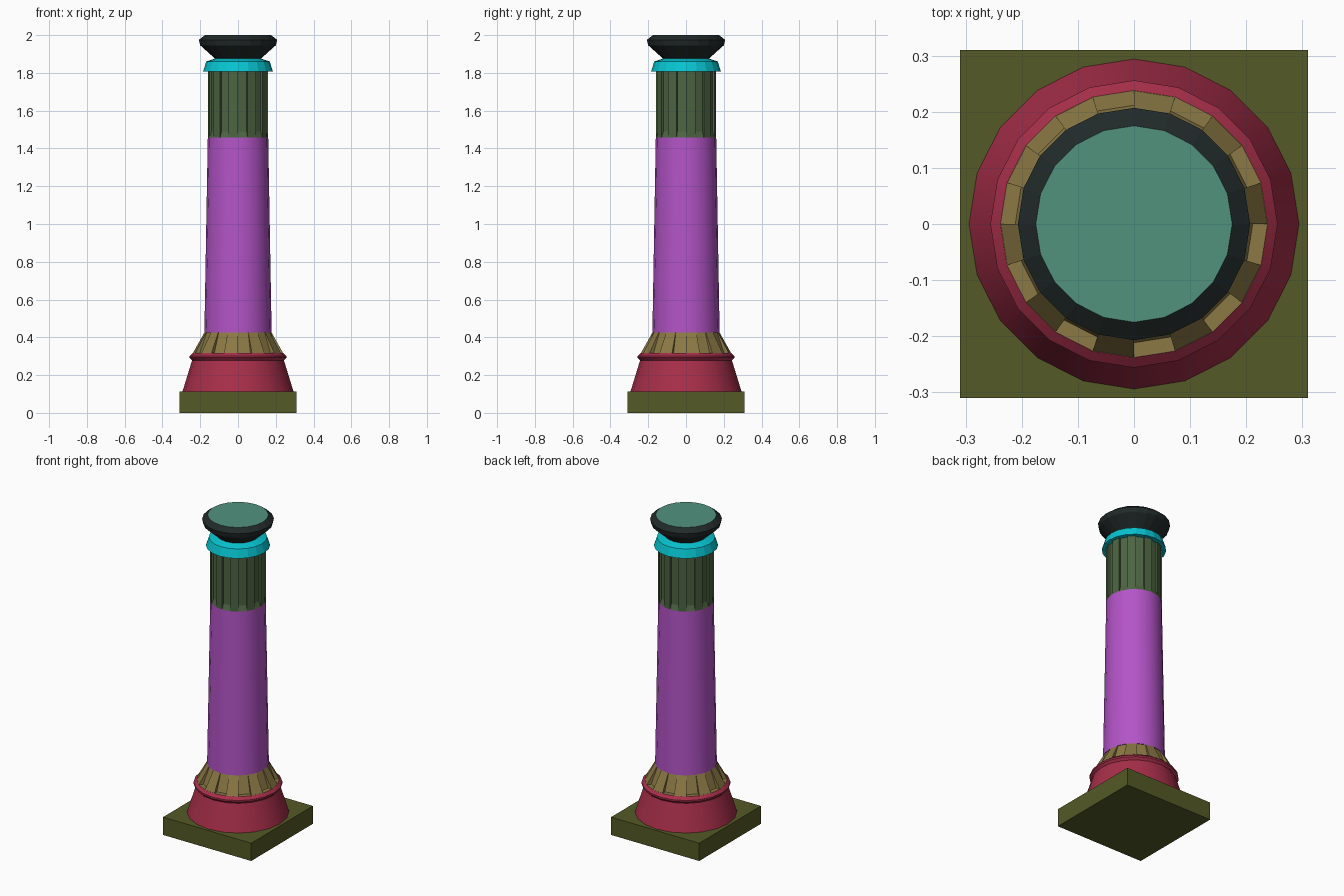
import bpy, bmesh, math

if "Cube" in bpy.data.objects:
    bpy.data.objects.remove(bpy.data.objects["Cube"])

N = 20  # sides of the column


def finish(name, bm, color, smooth=None):
    bmesh.ops.recalc_face_normals(bm, faces=bm.faces)
    me = bpy.data.meshes.new(name)
    bm.to_mesh(me)
    bm.free()
    ob = bpy.data.objects.new(name, me)
    bpy.context.collection.objects.link(ob)
    mat = bpy.data.materials.new(name)
    mat.diffuse_color = (*[(c / 255) ** 2.2 for c in color], 1)
    mat.use_nodes = True
    mat.node_tree.nodes["Principled BSDF"].inputs["Base Color"].default_value = mat.diffuse_color
    me.materials.append(mat)
    if smooth:
        bpy.ops.object.select_all(action='DESELECT')
        ob.select_set(True)
        bpy.context.view_layer.objects.active = ob
        bpy.ops.object.shade_smooth_by_angle(angle=math.radians(smooth))
    return ob


def point(r, z, k):
    a = 2 * math.pi * k / N
    return (r * math.cos(a), r * math.sin(a), z)


def lathe(name, profile, color, smooth=None, cap_top=False):
    bm = bmesh.new()
    rings = [[bm.verts.new(point(r, z, k)) for k in range(N)] for r, z in profile]
    for a, b in zip(rings, rings[1:]):
        for k in range(N):
            j = (k + 1) % N
            bm.faces.new((a[k], a[j], b[j], b[k]))
    if cap_top:
        bm.faces.new(rings[-1])
    return finish(name, bm, color, smooth)


def fluted(name, outer, inner, color):
    """Ring whose odd sides are sunk from the outer profile to the inner one."""
    bm = bmesh.new()
    for k in range(N):
        prof = inner if k % 2 else outer
        cols = [[bm.verts.new(point(r, z, k + s)) for r, z in prof] for s in (0, 1)]
        for i in range(len(prof) - 1):
            bm.faces.new((cols[0][i], cols[1][i], cols[1][i + 1], cols[0][i + 1]))
        if k % 2:
            # side walls of the flute
            for s in (0, 1):
                edge = [bm.verts.new(point(r, z, k + s)) for r, z in reversed(outer)]
                bm.faces.new(cols[s] + edge)
    bmesh.ops.remove_doubles(bm, verts=bm.verts, dist=1e-5)
    return finish(name, bm, color)


# square plinth
bm = bmesh.new()
bmesh.ops.create_cube(bm, size=1)
bmesh.ops.scale(bm, vec=(0.62, 0.62, 0.113), verts=bm.verts)
bmesh.ops.translate(bm, vec=(0, 0, 0.0565), verts=bm.verts)
finish("plinth", bm, (84, 90, 42))

# round foot with a rolled lip
lathe("base_foot", [(0.294, 0.113), (0.243, 0.278), (0.256, 0.292), (0.256, 0.302),
                    (0.238, 0.318), (0.15, 0.318)], (165, 50, 75), smooth=30)

# fluted collar under the shaft
fluted("base_collar", [(0.238, 0.318), (0.178, 0.425)],
       [(0.212, 0.318), (0.174, 0.425)], (138, 120, 70))
lathe("collar_ledge", [(0.238, 0.319), (0.2, 0.319)], (138, 120, 70))

# tapering shaft
lathe("shaft", [(0.15, 0.425), (0.178, 0.425), (0.16, 1.458), (0.145, 1.458)],
      (178, 85, 198), smooth=30)

# fluted neck
fluted("neck", [(0.16, 1.458), (0.16, 1.815)],
       [(0.16, 1.458), (0.148, 1.49), (0.148, 1.815)], (78, 100, 68))

# collar ring under the capital
lathe("capital_ring", [(0.145, 1.812), (0.185, 1.807), (0.168, 1.86), (0.12, 1.876)],
      (15, 195, 208))

# flared capital and its top disc
lathe("capital", [(0.12, 1.874), (0.2, 1.946), (0.207, 1.975), (0.175, 2.0)], (38, 46, 45))
lathe("top_disc", [(0.175, 2.0)], (82, 145, 125), cap_top=True)
